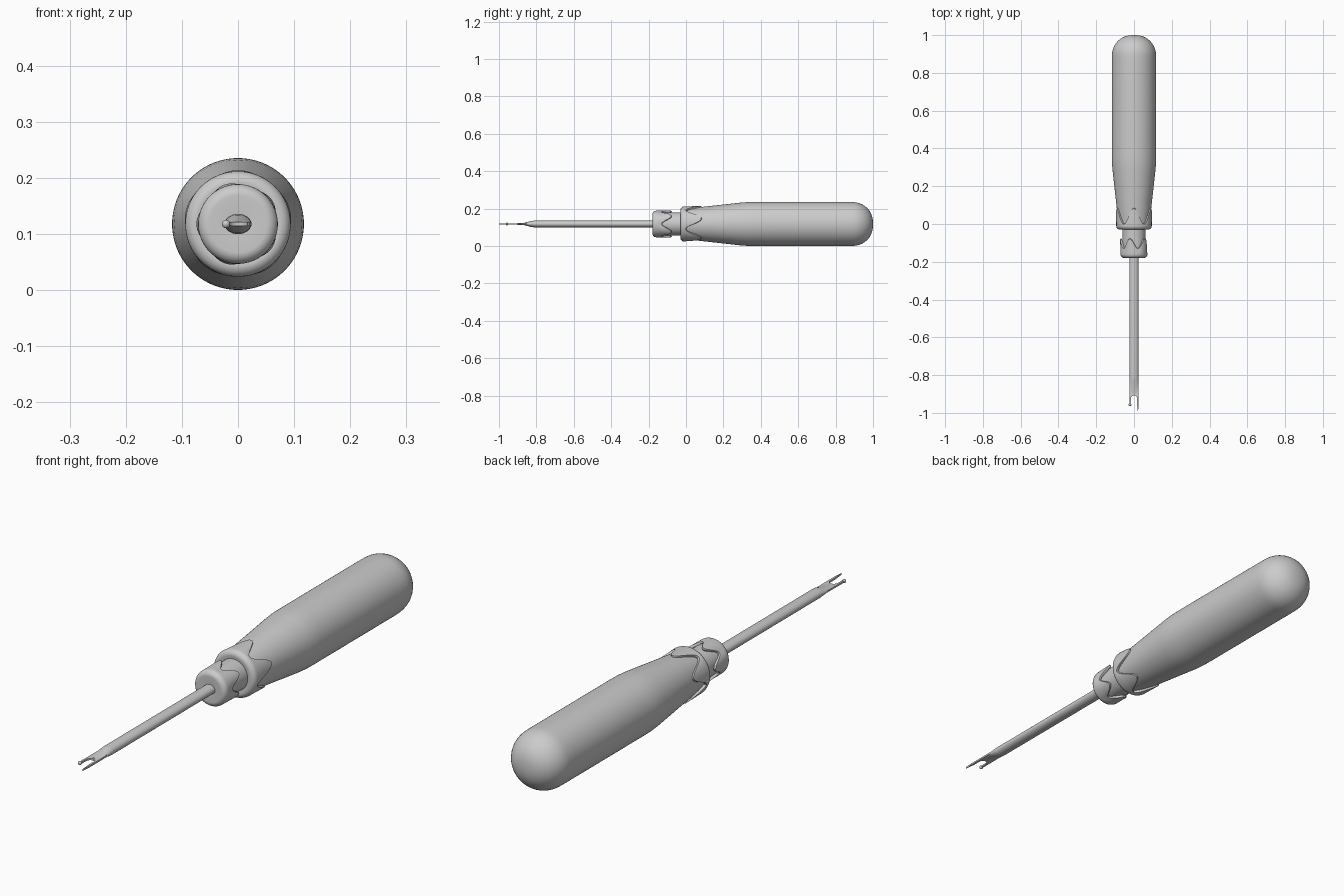
import bpy, bmesh
from math import sin, cos, pi, radians

if "Cube" in bpy.data.objects:
    bpy.data.objects.remove(bpy.data.objects["Cube"])

AX = 0.118   # height of the tool's long axis
N = 80


def finish(name, bm, angle=35):
    bmesh.ops.recalc_face_normals(bm, faces=bm.faces)
    me = bpy.data.meshes.new(name)
    bm.to_mesh(me)
    bm.free()
    ob = bpy.data.objects.new(name, me)
    bpy.context.collection.objects.link(ob)
    bpy.ops.object.select_all(action='DESELECT')
    bpy.context.view_layer.objects.active = ob
    ob.select_set(True)
    bpy.ops.object.shade_smooth_by_angle(angle=radians(angle))
    return ob


def loft(name, rings, n=N, closed=False, wave=lambda a: 0.0):
    """Rings of (y, rx, rz, wave weight, flare) joined along the y axis."""
    bm = bmesh.new()
    loops = []
    for y, rx, rz, w, flare in rings:
        loop = []
        for i in range(n):
            a = 2 * pi * i / n
            h = wave(a)
            k = flare * h
            loop.append(bm.verts.new(((rx + k) * cos(a), y + w * h, AX + (rz + k) * sin(a))))
        loops.append(loop)
    pairs = list(zip(loops, loops[1:]))
    if closed:
        pairs.append((loops[-1], loops[0]))
    for p, q in pairs:
        for i in range(n):
            j = (i + 1) % n
            bm.faces.new((p[i], p[j], q[j], q[i]))
    if not closed:
        bm.faces.new(loops[0])
        bm.faces.new(loops[-1])
    return finish(name, bm)


def round_rings(points):
    return [(y, r, r, 0, 0) for y, r in points]


# Handle: tapered front, straight grip, domed end
dome = [(0.89 + 0.11 * sin(t * pi / 24), 0.003 + 0.114 * cos(t * pi / 24) ** 0.9)
        for t in range(0, 12)]
loft("handle", round_rings([(-0.01, 0.07), (0.0, 0.082), (0.1, 0.093), (0.2, 0.104),
                            (0.29, 0.114), (0.33, 0.117), (0.37, 0.1175), (0.86, 0.1175)]
                           + dome + [(1.0, 0.002)]))

# Neck between the collars
loft("neck", round_rings([(-0.14, 0.06), (0.0, 0.062)]))


# Petal-edged collars with a rounded front lip
def collar(name, y0, r_in, r, depth, amp, peak, thick, flare):
    wave = lambda a: cos(5 * (a - peak))
    e = 0.02
    rings = [(y0 + 0.004, r_in, r_in, 0, 0), (y0, r - e, r - e, 0, 0)]
    for t in range(1, 7):
        a = t * pi / 12
        rr = r - e + e * sin(a)
        rings.append((y0 + e - e * cos(a), rr, rr, 0, 0))
    for f in (0.3, 0.65, 1):
        rings.append((y0 + e + (depth - e) * f, r, r, amp * f, flare * f))
    q = r - thick
    rings += [(y0 + depth + 0.003, r - thick / 2, r - thick / 2, amp, flare),
              (y0 + depth, q, q, amp, flare),
              (y0 + e, q, q, 0, 0),
              (y0 + e, r_in, r_in, 0, 0)]
    return loft(name, rings, closed=True, wave=wave)


collar("rear_collar", -0.03, 0.055, 0.094, 0.07, 0.042, pi / 2, 0.012, 0.002)
collar("front_collar", -0.18, 0.012, 0.071, 0.075, 0.026, pi, 0.01, 0.003)

# Oval shaft flattening toward the fork
loft("shaft", [(y, rx, rz, 0, 0) for y, rx, rz in
               [(-0.15, 0.024, 0.018), (-0.81, 0.024, 0.018), (-0.83, 0.024, 0.016),
                (-0.86, 0.024, 0.007), (-0.9, 0.023, 0.004)]], n=32)

# Flat fork: long sharp point, U-shaped cutting notch, short guard prong
notch = [(0.016 * cos(t * pi / 10), -0.922 + 0.015 * sin(t * pi / 10)) for t in range(11)]
outline = ([(-0.024, -0.85), (0.024, -0.85), (0.024, -0.96), (0.021, -1.0), (0.016, -0.955)]
           + notch + [(-0.018, -0.957), (-0.025, -0.957)])
bm = bmesh.new()
face = bm.faces.new([bm.verts.new((x, y, AX - 0.0035)) for x, y in outline])
ext = bmesh.ops.extrude_face_region(bm, geom=[face])
for v in ext["geom"]:
    if isinstance(v, bmesh.types.BMVert):
        v.co.z += 0.007
finish("fork", bm)

# Safety ball on the guard prong
bm = bmesh.new()
bmesh.ops.create_uvsphere(bm, u_segments=20, v_segments=12, radius=0.0075)
bmesh.ops.translate(bm, verts=bm.verts, vec=(-0.0215, -0.957, AX))
finish("safety_ball", bm)
